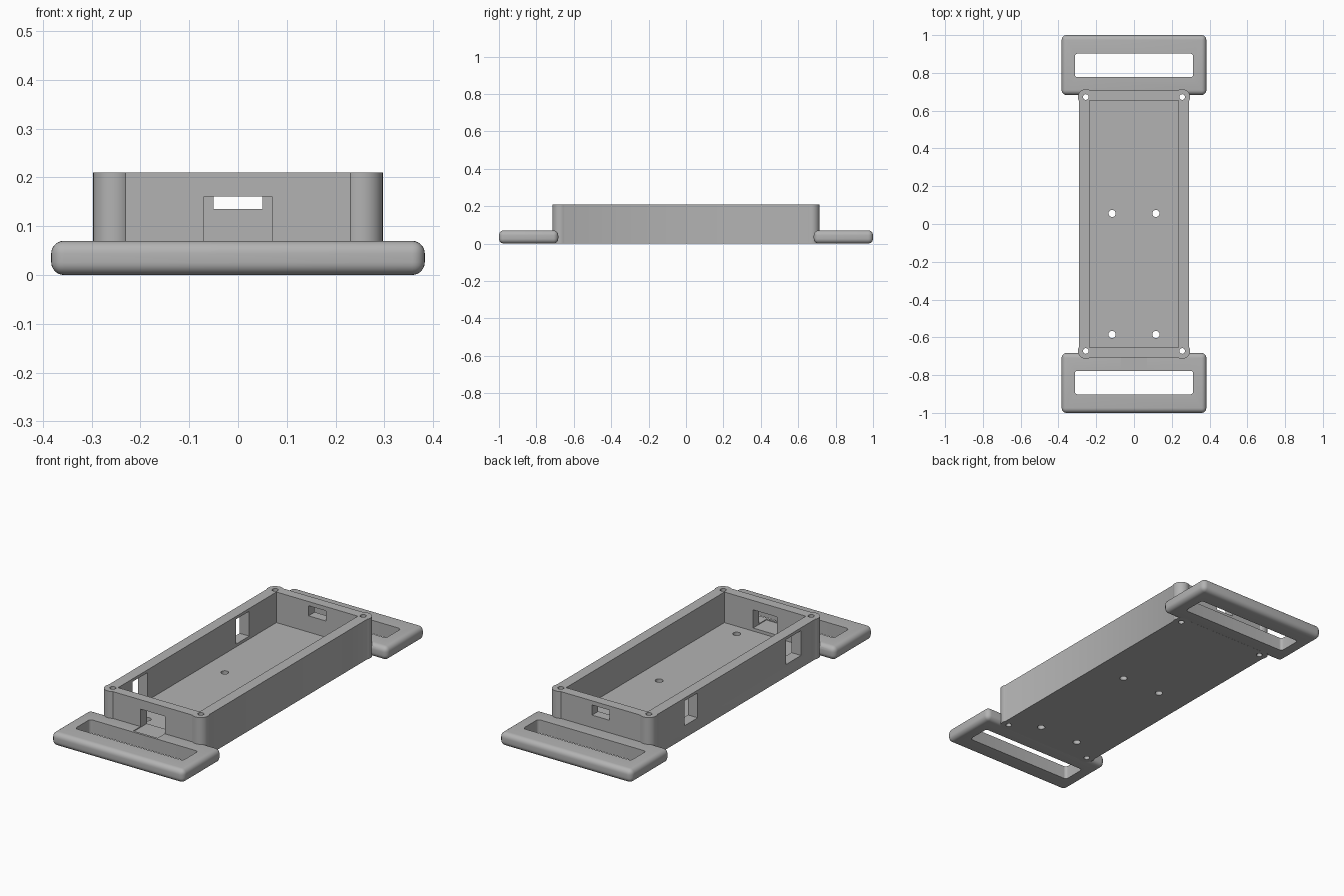
import bpy
import bmesh
from mathutils import Matrix, Vector

if "Cube" in bpy.data.objects:
    bpy.data.objects.remove(bpy.data.objects["Cube"], do_unlink=True)

grey = bpy.data.materials.new("plain_grey")
grey.use_nodes = True
grey.diffuse_color = (0.45, 0.45, 0.45, 1)
grey.node_tree.nodes["Principled BSDF"].inputs["Base Color"].default_value = grey.diffuse_color


def finish(name, bm):
    mesh = bpy.data.meshes.new(name)
    bm.to_mesh(mesh)
    bm.free()
    mesh.materials.append(grey)
    obj = bpy.data.objects.new(name, mesh)
    bpy.context.collection.objects.link(obj)
    return obj


def box(name, low, high, radius=0, upright_only=False):
    low, high = Vector(low), Vector(high)
    bm = bmesh.new()
    bmesh.ops.create_cube(bm, size=1)
    for v in bm.verts:
        v.co = (low + high) / 2 + v.co * (high - low)
    if radius:
        edges = [e for e in bm.edges if not upright_only
                 or abs(e.verts[0].co.z - e.verts[1].co.z) > 0.01]
        bmesh.ops.bevel(bm, geom=edges, offset=radius, segments=6,
                        profile=0.5, affect='EDGES')
    return finish(name, bm)


def rod(name, x, y, radius, bottom, top):
    bm = bmesh.new()
    bmesh.ops.create_cone(bm, cap_ends=True, segments=32, radius1=radius, radius2=radius,
                          depth=top - bottom,
                          matrix=Matrix.Translation((x, y, (bottom + top) / 2)))
    return finish(name, bm)


def combine(target, tool, operation, keep=False):
    mod = target.modifiers.new("combine", 'BOOLEAN')
    mod.operation, mod.solver, mod.object = operation, 'EXACT', tool
    bpy.context.view_layer.objects.active = target
    bpy.ops.object.modifier_apply(modifier=mod.name)
    if not keep:
        bpy.data.objects.remove(tool, do_unlink=True)


corners = [(sx * 0.255, sy * 0.672) for sx in (-1, 1) for sy in (-1, 1)]
HEIGHT, FLOOR = 0.21, 0.05

# Open tray with round corner posts
case = box("case", (-0.292, -0.706, 0), (0.292, 0.706, HEIGHT), 0.025, True)
for x, y in corners:
    combine(case, rod("post", x, y, 0.042, 0, HEIGHT), 'UNION')
combine(case, box("cavity", (-0.236, -0.655, FLOOR), (0.236, 0.655, 0.3)), 'DIFFERENCE')

# Rounded strap loops at both ends
loops = []
for side, name in ((-1, "front_strap_loop"), (1, "back_strap_loop")):
    near, far = sorted((side * 0.683, side * 1.0))
    loop = box(name, (-0.383, near, 0), (0.383, far, 0.07), 0.026)
    near, far = sorted((side * 0.777, side * 0.902))
    combine(loop, box("slot", (-0.313, near, -0.1), (0.313, far, 0.2), 0.015, True), 'DIFFERENCE')
    loops.append(loop)

# Port notch in front, port window at back, two windows in the right wall
notch = box("notch", (-0.07, -0.765, 0.066), (0.07, -0.6, 0.161))
combine(loops[0], notch, 'DIFFERENCE', keep=True)
combine(case, notch, 'DIFFERENCE')
combine(case, box("back_port", (-0.05, 0.6, 0.135), (0.05, 0.8, 0.188)), 'DIFFERENCE')
for near, far in ((0.32, 0.43), (-0.535, -0.41)):
    combine(case, box("side_window", (-0.4, near, 0.065), (-0.2, far, 0.195)), 'DIFFERENCE')

# Screw holes through the posts and the floor
for x, y in corners:
    hole = rod("post_hole", x, y, 0.015, -0.1, 0.3)
    combine(loops[0 if y < 0 else 1], hole, 'DIFFERENCE', keep=True)
    combine(case, hole, 'DIFFERENCE')
for x in (-0.116, 0.116):
    for y in (-0.585, 0.056):
        combine(case, rod("floor_hole", x, y, 0.019, -0.1, 0.3), 'DIFFERENCE')

# Smooth rounds, sharp corners
for obj in [case] + loops:
    bpy.ops.object.select_all(action='DESELECT')
    obj.select_set(True)
    bpy.context.view_layer.objects.active = obj
    bpy.ops.object.shade_smooth_by_angle(angle=0.6)
